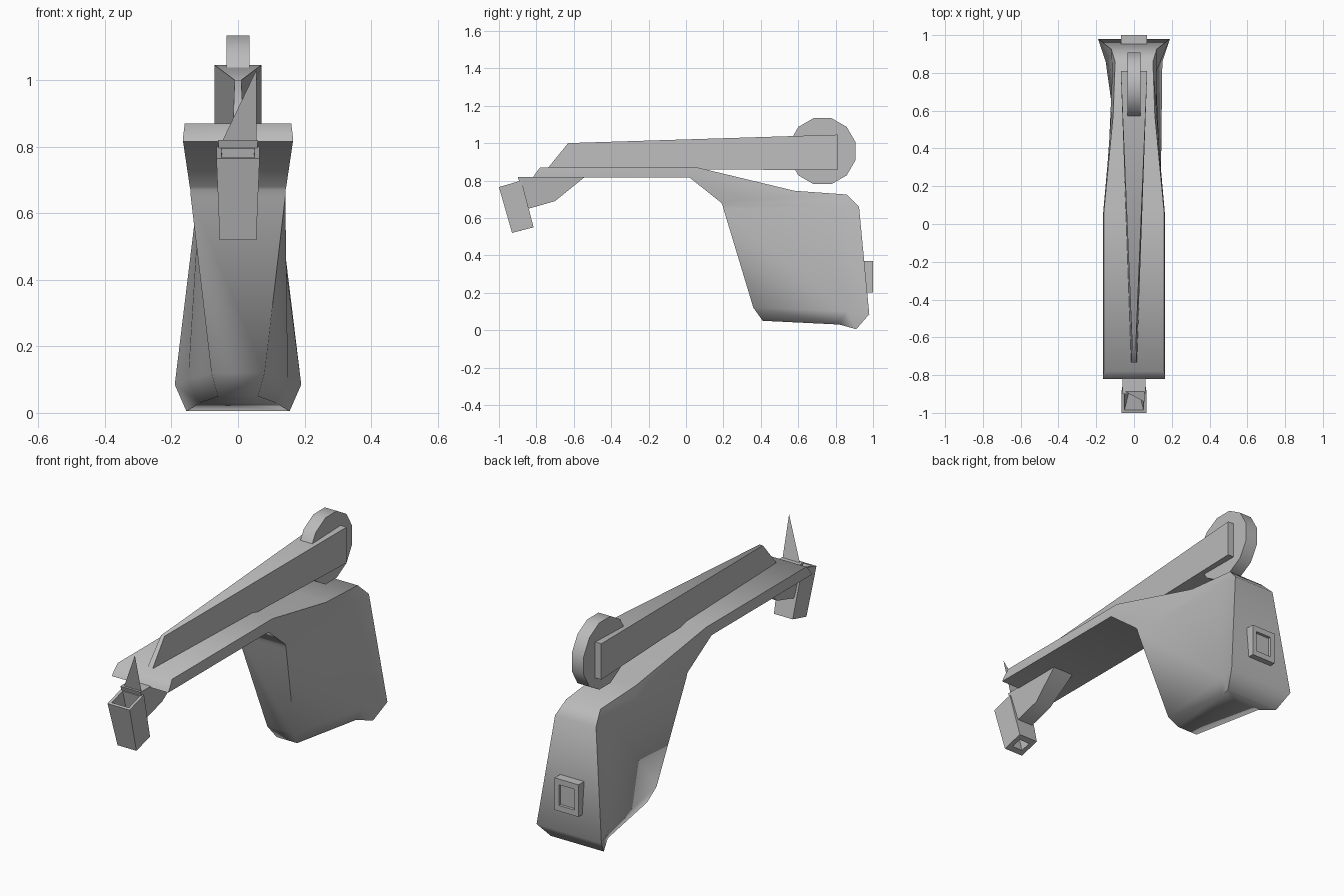
import bpy, bmesh, math

cube = bpy.data.objects.get("Cube")
if cube:
    bpy.data.objects.remove(cube)

grey = bpy.data.materials.new("plain grey")
grey.use_nodes = True
colour = (0.5, 0.5, 0.5, 1)
grey.diffuse_color = colour
grey.node_tree.nodes["Principled BSDF"].inputs["Base Color"].default_value = colour


def finish(name, bm, angle=40):
    """Turn a bmesh into a named, shaded object."""
    bmesh.ops.recalc_face_normals(bm, faces=bm.faces)
    mesh = bpy.data.meshes.new(name)
    bm.to_mesh(mesh)
    bm.free()
    mesh.materials.append(grey)
    obj = bpy.data.objects.new(name, mesh)
    bpy.context.collection.objects.link(obj)
    bpy.ops.object.select_all(action="DESELECT")
    obj.select_set(True)
    bpy.context.view_layer.objects.active = obj
    bpy.ops.object.shade_smooth_by_angle(angle=math.radians(angle))
    return obj


def loft(name, sections, closed=False, angle=40):
    """Skin mirrored half sections of (half width, y, z)."""
    bm = bmesh.new()
    rings = []
    for half in sections:
        pts = [(w, y, z) for w, y, z in half] + [(-w, y, z) for w, y, z in reversed(half)]
        rings.append([bm.verts.new(p) for p in pts])
    pairs = list(zip(rings, rings[1:]))
    if closed:
        pairs.append((rings[-1], rings[0]))
    else:
        bm.faces.new(rings[0])
        bm.faces.new(rings[-1])
    n = len(rings[0])
    for a, b in pairs:
        for i in range(n):
            j = (i + 1) % n
            bm.faces.new((a[i], a[j], b[j], b[i]))
    return finish(name, bm, angle)


# Flat deck flowing back and down into the flared tank
loft("deck_and_tank", [
    [(.165, -.82, .815), (.165, -.81, .83), (.16, -.78, .87)],
    [(.165, .02, .815), (.165, .04, .83), (.16, .06, .87)],
    [(.145, .19, .68), (.14, .32, .70), (.11, .58, .745)],
    [(.143, .195, .67), (.12, .6, .69), (.10, .86, .725)],
    [(.142, .2, .65), (.115, .8, .66), (.12, .925, .66)],
    [(.08, .36, .12), (.15, .86, .10), (.19, .98, .085)],
    [(.06, .41, .05), (.115, .82, .03), (.155, .91, .005)],
], angle=75)

# Wedge-shaped arm lying on the deck
loft("upper_arm", [
    [(.015, -.74, .865), (.01, -.63, 1.0)],
    [(.07, .81, .855), (.07, .81, 1.045)],
], angle=60)

# Faceted disc at the back of the arm
bm = bmesh.new()
bmesh.ops.create_cone(bm, cap_ends=True, segments=12, radius1=.183, radius2=.183, depth=.07)
for v in bm.verts:
    x, y, z = v.co
    a = math.radians(15)
    v.co = (z, .73 + x * math.cos(a) - y * math.sin(a),
            .957 + x * math.sin(a) + y * math.cos(a))
finish("rear_disc", bm)

# Bracket under the deck carrying the nozzle
loft("nozzle_bracket", [
    [(.045, -.84, .65), (.06, -.9, .82)],
    [(.045, -.7, .69), (.06, -.54, .82)],
])

# Hollow tilted nozzle with a smaller hole in its lower end
loft("nozzle", [
    [(.055, -.93, .52), (.055, -.815, .55)],
    [(.065, -1.0, .765), (.065, -.88, .8)],
    [(.05, -.985, .768), (.05, -.895, .795)],
    [(.03, -.9, .528), (.03, -.845, .542)],
], closed=True)

# Thin blade rising from the nozzle's rear wall
bm = bmesh.new()
bm.faces.new([bm.verts.new(p) for p in
              ((-.06, -.88, .79), (.055, -.88, .79), (.055, -.942, 1.03))])
finish("nozzle_blade", bm)

# Recessed socket on the back of the tank
loft("rear_socket", [
    [(.07, .93, .2), (.07, .93, .37)],
    [(.07, 1.0, .2), (.07, 1.0, .37)],
    [(.045, 1.0, .23), (.045, 1.0, .34)],
    [(.045, .985, .23), (.045, .985, .34)],
])
